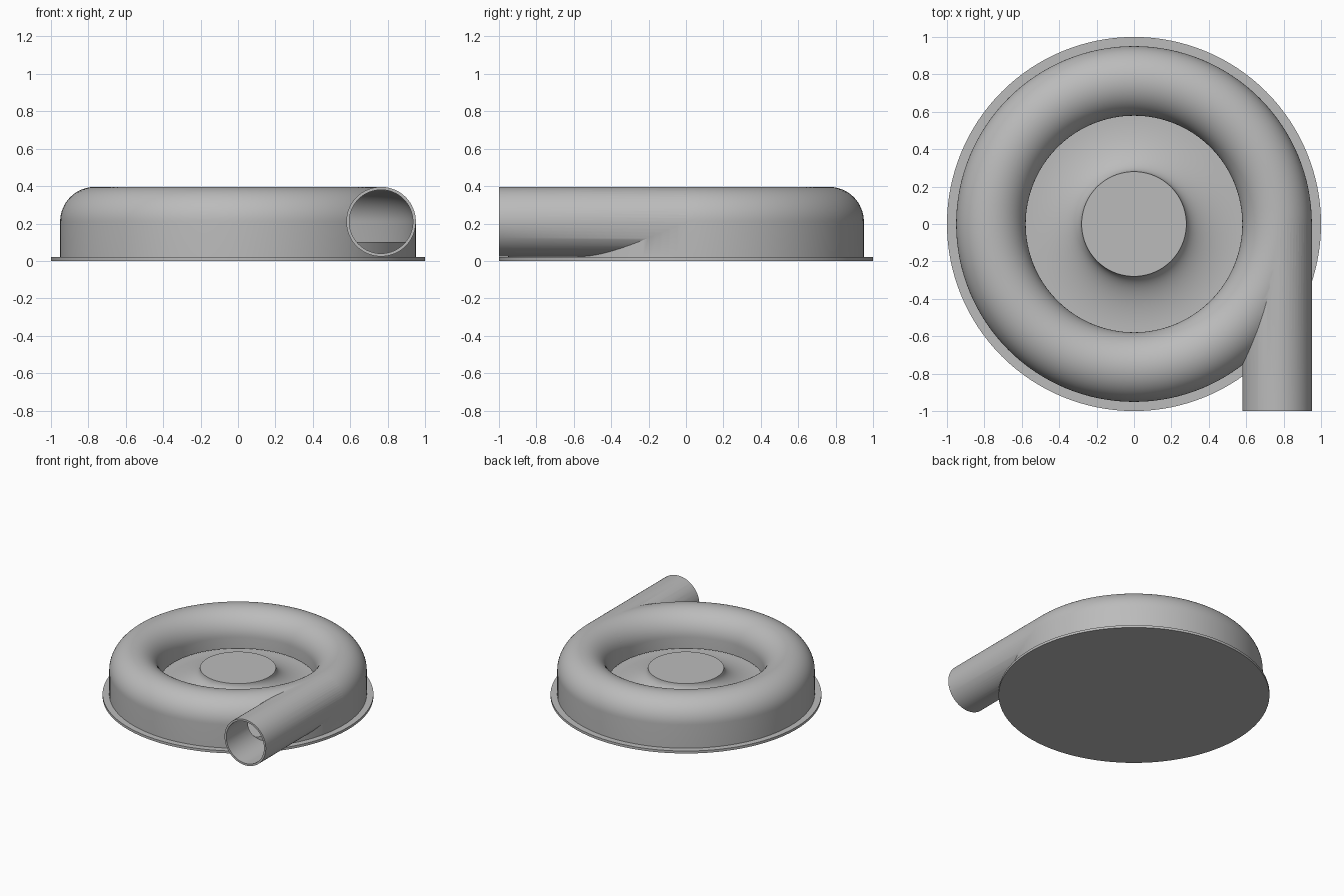
import bpy, bmesh, math
from mathutils import Matrix, Vector

cube = bpy.data.objects.get("Cube")
if cube:
    bpy.data.objects.remove(cube, do_unlink=True)

grey = bpy.data.materials.new("grey metal")
grey.use_nodes = True
COLOR = (0.5, 0.5, 0.5, 1)
grey.diffuse_color = COLOR
grey.node_tree.nodes["Principled BSDF"].inputs["Base Color"].default_value = COLOR

RING, MID, TUBE, WALL = 0.765, 0.21, 0.186, 0.016
FLOOR, HUB_R, HUB_Z, EYE_R = 0.1, 0.28, 0.233, 0.57


def make_object(name, bm):
    bmesh.ops.recalc_face_normals(bm, faces=bm.faces[:])
    mesh = bpy.data.meshes.new(name)
    bm.to_mesh(mesh)
    bm.free()
    mesh.materials.append(grey)
    obj = bpy.data.objects.new(name, mesh)
    bpy.context.collection.objects.link(obj)
    return obj


def revolve(name, profile, closed=True, steps=128):
    """Turn an (r, z) profile around the z axis."""
    bm = bmesh.new()
    verts = [bm.verts.new((r, 0, z)) for r, z in profile]
    pairs = list(zip(verts, verts[1:]))
    if closed:
        pairs.append((verts[-1], verts[0]))
    edges = [bm.edges.new(p) for p in pairs]
    bmesh.ops.spin(bm, geom=verts + edges, cent=(0, 0, 0), axis=(0, 0, 1),
                   angle=math.tau, steps=steps, use_merge=True)
    bmesh.ops.remove_doubles(bm, verts=bm.verts[:], dist=1e-5)
    return make_object(name, bm)


def cylinder_y(name, radius, y0, y1):
    bm = bmesh.new()
    place = Matrix.Translation((RING, (y0 + y1) / 2, MID)) @ Matrix.Rotation(math.pi / 2, 4, 'X')
    bmesh.ops.create_cone(bm, cap_ends=True, segments=64, radius1=radius,
                          radius2=radius, depth=y1 - y0, matrix=place)
    return make_object(name, bm)


def arch(radius, steps=32):
    """Half circle over the ring, from the outside to the inside."""
    return [(RING + radius * math.cos(math.pi * i / steps),
             MID + radius * math.sin(math.pi * i / steps)) for i in range(steps + 1)]


def boolean(obj, other, operation):
    mod = obj.modifiers.new(operation.title(), 'BOOLEAN')
    mod.operation, mod.object, mod.solver = operation, other, 'EXACT'
    bpy.context.view_layer.objects.active = obj
    bpy.ops.object.modifier_apply(modifier=mod.name)
    bpy.data.objects.remove(other, do_unlink=True)


def smooth(obj, degrees=30):
    bpy.ops.object.select_all(action='DESELECT')
    obj.select_set(True)
    bpy.context.view_layer.objects.active = obj
    bpy.ops.object.shade_smooth_by_angle(angle=math.radians(degrees))


# Base plate with raised floor and flared hub in the middle
flare = []
for i in range(17):
    a = math.pi / 2 * i / 16
    flare.append((EYE_R - (EYE_R - HUB_R) * math.sin(a),
                  HUB_Z - (HUB_Z - FLOOR) * math.cos(a)))
inner = RING + TUBE - WALL
base = revolve("base_plate_and_hub",
               [(0, 0), (1, 0), (1, 0.02), (inner, 0.02), (inner, FLOOR)]
               + flare + [(0, HUB_Z)], closed=False)
smooth(base)

# Hollow ring casing, open at the eye, with a tangential outlet pipe
outer = RING + TUBE
casing = revolve("volute_casing", [(outer, 0.02)] + arch(TUBE) + [(RING - TUBE, 0.12)])
boolean(casing, cylinder_y("outlet_pipe", TUBE, -1, 0), 'UNION')
cavity = revolve("cavity_cutter", [(inner, -0.1)] + arch(TUBE - WALL)
                 + [(RING - TUBE + WALL, -0.1)])
boolean(casing, cavity, 'DIFFERENCE')
boolean(casing, cylinder_y("bore_cutter", TUBE - WALL, -1.1, 0), 'DIFFERENCE')
smooth(casing)
